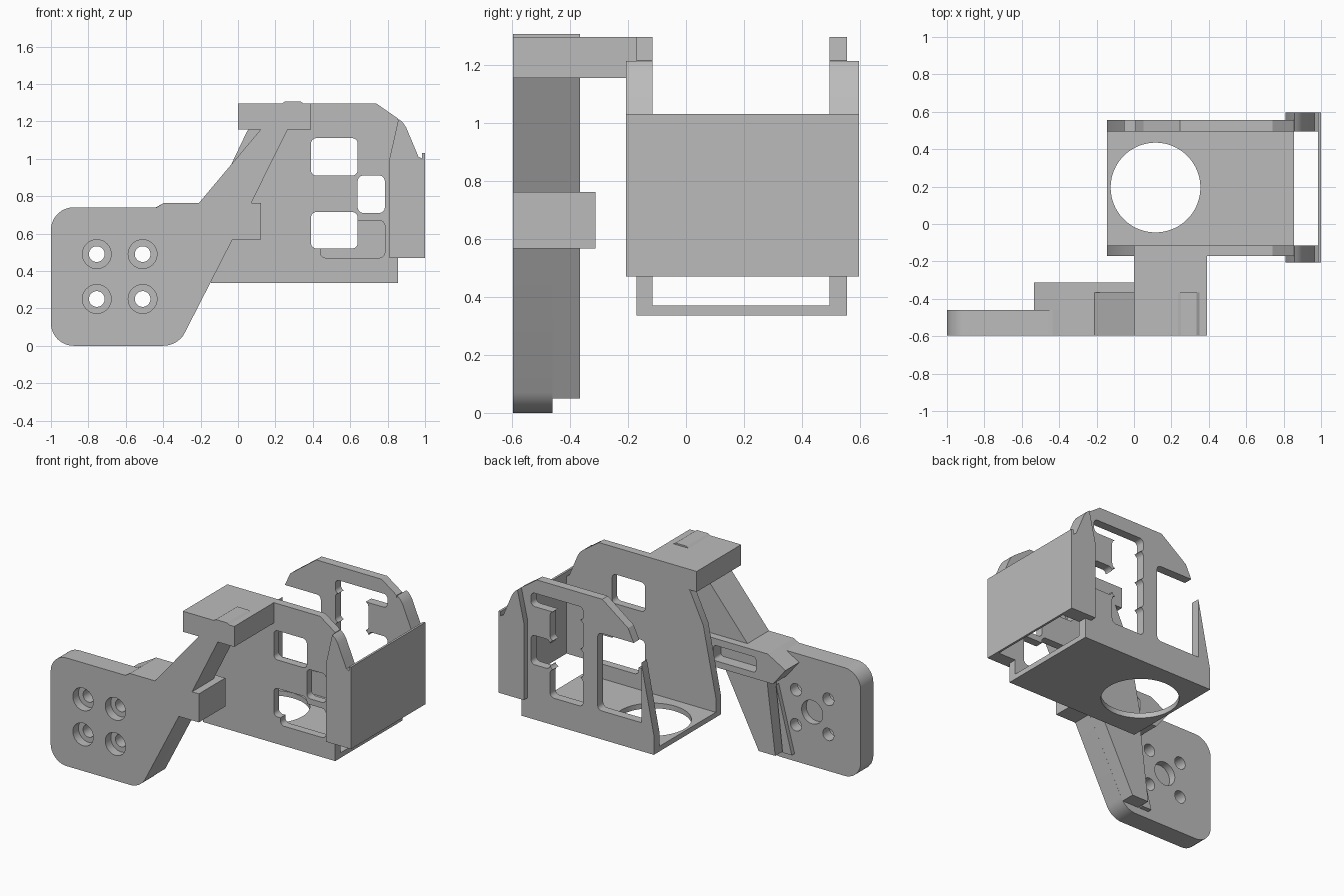
import bpy, bmesh, math
from mathutils import Vector

cube = bpy.data.objects.get("Cube")
if cube:
    bpy.data.objects.remove(cube, do_unlink=True)

grey = bpy.data.materials.new("plain grey")
grey.use_nodes = True
grey.diffuse_color = (0.5, 0.5, 0.5, 1)
grey.node_tree.nodes["Principled BSDF"].inputs["Base Color"].default_value = (0.5, 0.5, 0.5, 1)


def rounded(points, steps=8):
    """Outline whose points may carry a third value: the corner radius."""
    out = []
    n = len(points)
    for i, p in enumerate(points):
        c = Vector(p[:2])
        r = p[2] if len(p) > 2 else 0
        if not r:
            out.append(c)
            continue
        a = (Vector(points[i - 1][:2]) - c).normalized()
        b = (Vector(points[(i + 1) % n][:2]) - c).normalized()
        half = a.angle(b) / 2
        centre = c + (a + b).normalized() * (r / math.sin(half))
        u = c + a * (r / math.tan(half)) - centre
        v = c + b * (r / math.tan(half)) - centre
        for k in range(steps + 1):
            w = (u.lerp(v, k / steps)).normalized() * r
            out.append(centre + w)
    return out


def rect(x0, x1, z0, z1, r=0.0):
    return [(x0, z0, r), (x1, z0, r), (x1, z1, r), (x0, z1, r)]


def circle(x, z, r, n=40):
    return [(x + r * math.cos(math.tau * k / n), z + r * math.sin(math.tau * k / n)) for k in range(n)]


def prism(name, outline, lo, hi, axis="y"):
    """Extrude an outline: drawn in xz along y, or drawn in xy along z."""
    def place(p, d):
        return (p.x, d, p.y) if axis == "y" else (p.x, p.y, d)
    pts = rounded(outline)
    bm = bmesh.new()
    low = [bm.verts.new(place(p, lo)) for p in pts]
    high = [bm.verts.new(place(p, hi)) for p in pts]
    bm.faces.new(low)
    bm.faces.new(high)
    for i in range(len(pts)):
        j = (i + 1) % len(pts)
        bm.faces.new((low[i], low[j], high[j], high[i]))
    bmesh.ops.recalc_face_normals(bm, faces=bm.faces)
    mesh = bpy.data.meshes.new(name)
    bm.to_mesh(mesh)
    bm.free()
    mesh.materials.append(grey)
    ob = bpy.data.objects.new(name, mesh)
    bpy.context.collection.objects.link(ob)
    return ob


def cut(ob, cutters):
    """Subtract the cutters for good, then discard them."""
    for c in cutters:
        mod = ob.modifiers.new("cut", "BOOLEAN")
        mod.operation, mod.solver, mod.object = "DIFFERENCE", "EXACT", c
    bpy.context.view_layer.update()
    result = bpy.data.meshes.new_from_object(ob.evaluated_get(bpy.context.evaluated_depsgraph_get()))
    ob.modifiers.clear()
    ob.data = result
    for c in cutters:
        bpy.data.objects.remove(c, do_unlink=True)


FRONT, PLATE_BACK, ARM_BACK, BAR_BACK = -0.597, -0.46, -0.365, -0.312

# Mounting plate with four counterbored holes and a blind socket behind
plate = prism("mounting_plate", [
    (-1, 0, 0.12), (-0.32, 0, 0.13), (-0.03, 0.567), (0.122, 0.567), (0.122, 0.762),
    (-0.4, 0.762), (-0.435, 0.74), (-1, 0.74, 0.12)], FRONT, PLATE_BACK)
holes = [prism("socket", circle(-0.633, 0.37, 0.08), PLATE_BACK - 0.05, 0)]
for x in (-0.755, -0.51):
    for z in (0.25, 0.49):
        holes.append(prism("bolt_hole", circle(x, z, 0.042), -1, 0))
        holes.append(prism("counterbore", circle(x, z, 0.077), -1, FRONT + 0.06))
cut(plate, holes)

# Rib and thin fin stiffening the back of the plate
prism("rear_rib", [(-0.295, 0.05), (-0.03, 0.567), (-0.355, 0.567), (-0.42, 0.05)], PLATE_BACK, ARM_BACK)
prism("rear_fin", [(-0.43, 0.05), (-0.38, 0.5), (-0.5, 0.05)], PLATE_BACK, PLATE_BACK + 0.03)

# Cross bar with a recessed slot and a pointed end
bar = prism("cross_bar", [(-0.4, 0.762), (-0.535, 0.685), (-0.44, 0.567), (0.122, 0.567), (0.122, 0.762)],
            PLATE_BACK, BAR_BACK)
cut(bar, [prism("slot", rect(-0.31, 0.01, 0.61, 0.715, 0.02), BAR_BACK - 0.08, 0)])

# Sloping arm, top block and its raised pad
prism("sloping_arm", [(-0.21, 0.762), (0.07, 0.762), (0.265, 1.155), (0.12, 1.155)], FRONT, ARM_BACK)
prism("top_block", rect(0, 0.39, 1.155, 1.295), FRONT, -0.115)
prism("top_pad", [(0.235, 1.295), (0.35, 1.295), (0.335, 1.305), (0.25, 1.305)], FRONT, ARM_BACK)

# Cage floor with a round opening
floor = prism("cage_floor", rect(-0.145, 0.855, -0.115, 0.495), 0.335, 0.37, "z")
cut(floor, [prism("floor_hole", circle(0.115, 0.195, 0.24, 64), 0, 1, "z")])

# Cage walls with rounded windows
wall = [(-0.145, 0.335), (0.855, 0.335), (0.855, 1.215), (0.74, 1.295), (0.245, 1.295),
        (0.05, 1.15), (-0.05, 0.94), (-0.145, 0.47)]
shared = [(0.39, 0.64, 0.91, 1.11), (0.64, 0.785, 0.71, 0.91), (0.39, 0.64, 0.52, 0.715)]
front_only = [(0.44, 0.785, 0.47, 0.67)]
back_only = [(0.39, 0.641, 0.713, 0.912), (0.39, 0.785, 1.108, 1.2)]
for name, lo, hi, extra in (("front_wall", -0.17, -0.115, front_only), ("back_wall", 0.495, 0.555, back_only)):
    ob = prism(name, wall, lo, hi)
    cutters = [prism("window", rect(*w, 0.03), lo - 0.1, hi + 0.1) for w in shared + extra]
    if name == "back_wall":
        # Large opening that breaks through the sloping edge
        cutters.append(prism("side_opening", [
            (-0.05, 0.53), (0.28, 0.53, 0.03), (0.28, 1.06, 0.03), (-0.2, 1.06), (-0.2, 0.94), (-0.05, 0.94)],
            lo - 0.1, hi + 0.1))
    cut(ob, cutters)

# End panel and the two cheeks that hold it
prism("end_panel", rect(0.985, 1.0, 0.47, 1.03), -0.207, 0.597)
cheek = [(0.81, 0.47), (0.985, 0.47), (0.985, 1.0), (0.965, 1.01), (0.94, 1.07), (0.9, 1.165),
         (0.88, 1.195), (0.858, 1.213), (0.81, 1.0)]
for name, lo, hi in (("front_cheek", -0.207, -0.115), ("back_cheek", 0.495, 0.597)):
    prism(name, cheek, lo, hi)

# Keep edges crisp while smoothing rounded corners
for ob in bpy.context.collection.objects:
    if ob.type == "MESH" and ob.data.materials and ob.data.materials[0] == grey:
        ob.data.shade_smooth()
        ob.data.set_sharp_from_angle(angle=math.radians(25))
